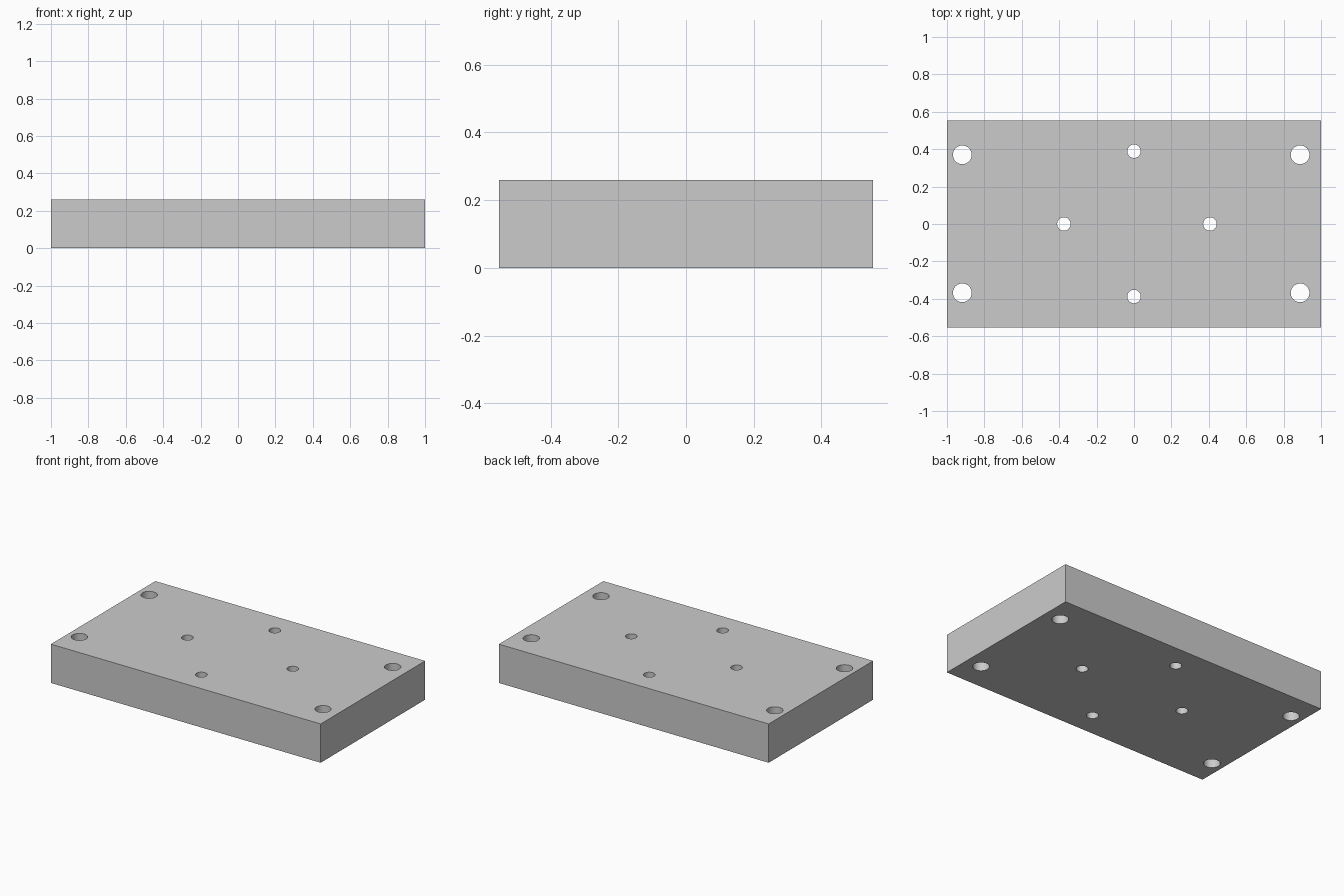
import bpy

if "Cube" in bpy.data.objects:
    bpy.data.objects.remove(bpy.data.objects["Cube"])

LENGTH, WIDTH, HEIGHT = 2.0, 1.106, 0.26

# Rectangular plate
bpy.ops.mesh.primitive_cube_add(size=1, location=(0, 0, HEIGHT / 2))
plate = bpy.context.object
plate.name = "drilled_plate"
plate.scale = (LENGTH, WIDTH, HEIGHT)
bpy.ops.object.transform_apply(location=True, rotation=False, scale=True)


def drill(x, y, radius):
    """Cut a straight through hole in the plate."""
    bpy.ops.mesh.primitive_cylinder_add(
        vertices=48, radius=radius, depth=HEIGHT * 2, location=(x, y, HEIGHT / 2))
    cutter = bpy.context.object
    cutter.hide_render = True
    mod = plate.modifiers.new("hole", 'BOOLEAN')
    mod.operation = 'DIFFERENCE'
    mod.solver = 'EXACT'
    mod.object = cutter
    bpy.context.view_layer.objects.active = plate
    bpy.ops.object.modifier_apply(modifier=mod.name)
    bpy.data.objects.remove(cutter, do_unlink=True)


# Four large corner holes
for x in (-0.918, 0.888):
    for y in (-0.368, 0.37):
        drill(x, y, 0.05)

# Four small holes in a diamond pattern
for x, y in ((0, 0.389), (0, -0.388), (-0.375, 0), (0.406, 0)):
    drill(x, y, 0.036)

# Smooth hole walls, crisp edges
bpy.ops.object.select_all(action='DESELECT')
plate.select_set(True)
bpy.context.view_layer.objects.active = plate
bpy.ops.object.shade_smooth_by_angle()
